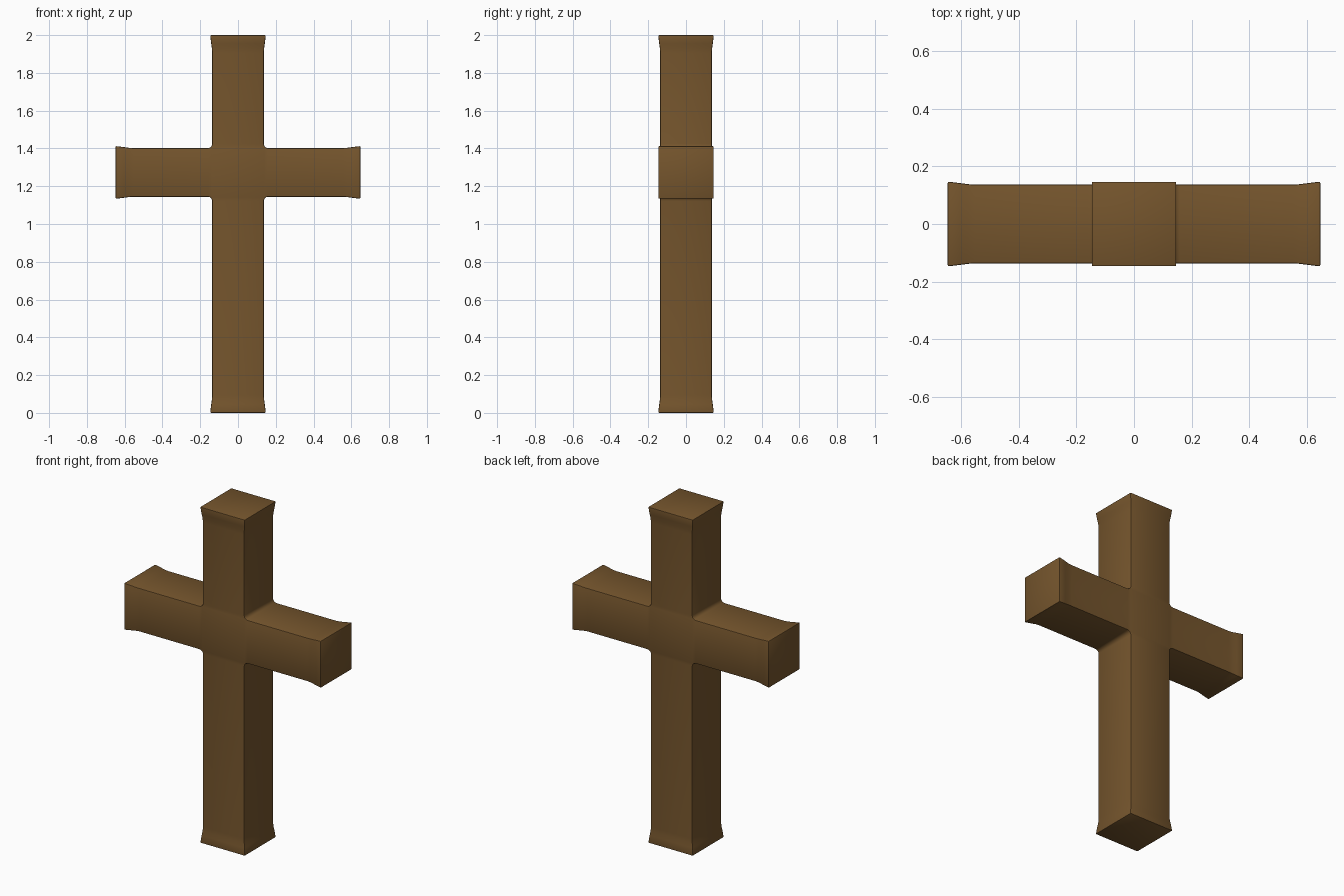
import bpy, bmesh
from mathutils import Vector

if "Cube" in bpy.data.objects:
    bpy.data.objects.remove(bpy.data.objects["Cube"])

HW = 0.137      # half width of the post and half depth of everything
HA = 0.129      # half height of the crossbar
CZ = 1.273      # height of the crossbar centre
ARM = 0.648

wood = bpy.data.materials.new("brown wood")
wood.diffuse_color = (0.178, 0.091, 0.026, 1)
wood.use_nodes = True
wood.node_tree.nodes["Principled BSDF"].inputs["Base Color"].default_value = wood.diffuse_color

# centre block where the beams meet
bm = bmesh.new()
bmesh.ops.create_cube(bm, size=1)
for v in bm.verts:
    v.co = Vector((v.co.x * 2 * HW, v.co.y * 2 * HW, v.co.z * 2 * HA + CZ))


def grow_arm(direction, end):
    """Extrude one face of the centre block outward, flaring near its tip."""
    d = Vector(direction)
    axis = 0 if d.x else 2
    bm.normal_update()
    face = max(bm.faces, key=lambda f: f.normal.dot(d) * 10 + f.calc_center_median().dot(d))
    center = Vector((0, 0, CZ))
    sign = d[axis]
    for back, extra in ((0.095, 0), (0.07, 0.0015), (0.045, 0.005), (0, 0.0105)):
        face = bmesh.ops.extrude_discrete_faces(bm, faces=[face])["faces"][0]
        for v in face.verts:
            v.co[axis] = end - sign * back
            for i in range(3):
                if i != axis:
                    half = HW if i != 2 else HA
                    s = 1 if v.co[i] > center[i] else -1
                    v.co[i] = center[i] + s * (half + extra)


grow_arm((0, 0, 1), 2.0)
grow_arm((0, 0, -1), 0.0)
grow_arm((1, 0, 0), ARM)
grow_arm((-1, 0, 0), -ARM)
bmesh.ops.remove_doubles(bm, verts=bm.verts, dist=1e-5)
bmesh.ops.dissolve_limit(bm, angle_limit=0.01, verts=bm.verts, edges=bm.edges)
bmesh.ops.recalc_face_normals(bm, faces=bm.faces)

# rounded inner corners
inner = [e for e in bm.edges if all(
    abs(abs(v.co.x) - HW) < 1e-3 and abs(abs(v.co.z - CZ) - HA) < 1e-3 for v in e.verts)
    and abs(e.verts[0].co.y - e.verts[1].co.y) > 0.1]
bmesh.ops.bevel(bm, geom=inner, offset=0.022, segments=4, profile=0.5, affect='EDGES')

# softened outer edges
bm.normal_update()
outer = [e for e in bm.edges if e.is_manifold and e.calc_face_angle() > 0.8]
bmesh.ops.bevel(bm, geom=outer, offset=0.005, segments=2, profile=0.5, affect='EDGES')
bmesh.ops.triangulate(bm, faces=[f for f in bm.faces if len(f.verts) > 4])

me = bpy.data.meshes.new("cross")
bm.to_mesh(me)
bm.free()
me.materials.append(wood)
cross = bpy.data.objects.new("cross", me)
bpy.context.collection.objects.link(cross)
bpy.context.view_layer.objects.active = cross
cross.select_set(True)
bpy.ops.object.shade_smooth_by_angle(angle=0.6)
